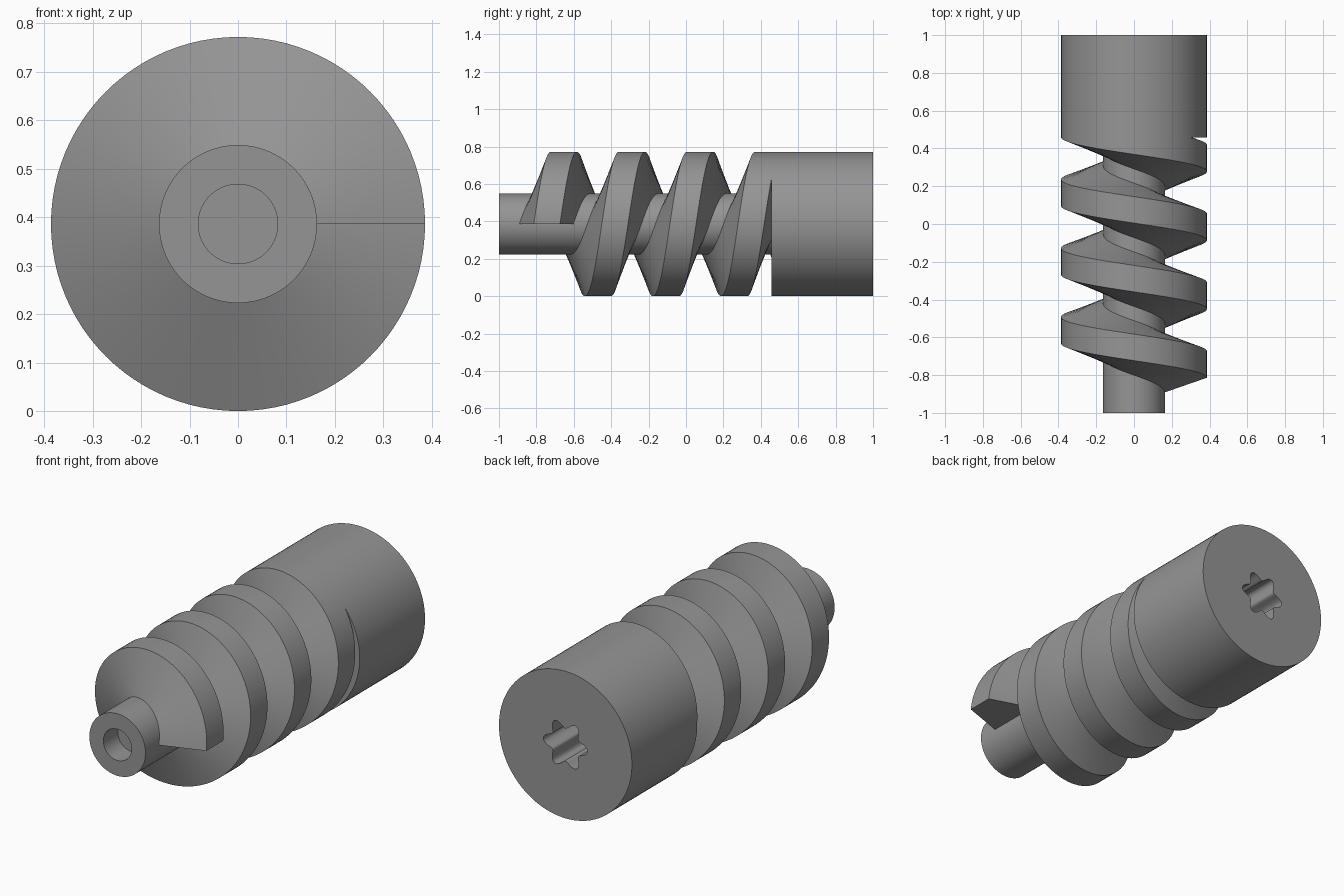
import bpy, bmesh, math

if "Cube" in bpy.data.objects:
    bpy.data.objects.remove(bpy.data.objects["Cube"])

SEG = 96                        # facets per turn
R, SHAFT_R, BORE_R = 0.386, 0.163, 0.082
PITCH, SHOULDER = 0.364, 0.458  # thread lead, y where the solid body starts

grey = bpy.data.materials.new("steel_grey")
grey.diffuse_color = (0.3, 0.3, 0.3, 1)
grey.use_nodes = True
grey.node_tree.nodes["Principled BSDF"].inputs["Base Color"].default_value = grey.diffuse_color


def point(r, a, y):
    return (r * math.cos(a), y, R + r * math.sin(a))


def finish(bm, name):
    mesh = bpy.data.meshes.new(name)
    bm.to_mesh(mesh)
    bm.free()
    mesh.materials.append(grey)
    ob = bpy.data.objects.new(name, mesh)
    bpy.context.collection.objects.link(ob)
    bpy.ops.object.select_all(action='DESELECT')
    ob.select_set(True)
    bpy.context.view_layer.objects.active = ob
    bpy.ops.object.shade_smooth_by_angle(angle=math.radians(30))


# Shaft and body: stacked rings from the front bore floor to the socket floor
def socket(a):
    return 0.107 + 0.021 * math.cos(6 * a)      # six-lobed outline


rings = [(BORE_R, -0.88), (BORE_R, -1), (SHAFT_R, -1), (SHAFT_R, SHOULDER),
         (R, SHOULDER), (R, 1), (socket, 1), (socket, 0.55)]
bm = bmesh.new()
loops = []
for r, y in rings:
    angles = [2 * math.pi * i / SEG for i in range(SEG)]
    loops.append([bm.verts.new(point(r(a) if callable(r) else r, a, y)) for a in angles])
for lo, hi in zip(loops, loops[1:]):
    for i in range(SEG):
        k = (i + 1) % SEG
        bm.faces.new((lo[i], lo[k], hi[k], hi[i]))
bm.faces.new(loops[0])
bm.faces.new(loops[-1])
bmesh.ops.recalc_face_normals(bm, faces=bm.faces)
finish(bm, "shaft_and_body")

# Thread: trapezoid swept along a helix, trimmed flush with the body shoulder
section = [(SHAFT_R - 0.002, -0.892), (R, -0.814), (R, -0.674), (SHAFT_R - 0.002, -0.602)]
bm = bmesh.new()
rows = []
for i in range(int(SEG * 3.75) + 1):
    turn = i / SEG
    rows.append([bm.verts.new(point(r, 2 * math.pi * turn, y + PITCH * turn)) for r, y in section])
for p, q in zip(rows, rows[1:]):
    for j in range(3):
        bm.faces.new((p[j], p[j + 1], q[j + 1], q[j]))
bm.faces.new(rows[0][::-1])                     # flat start of the thread
bmesh.ops.bisect_plane(bm, geom=bm.verts[:] + bm.edges[:] + bm.faces[:],
                       plane_co=(0, SHOULDER, 0), plane_no=(0, 1, 0), clear_outer=True)
finish(bm, "worm_thread")
